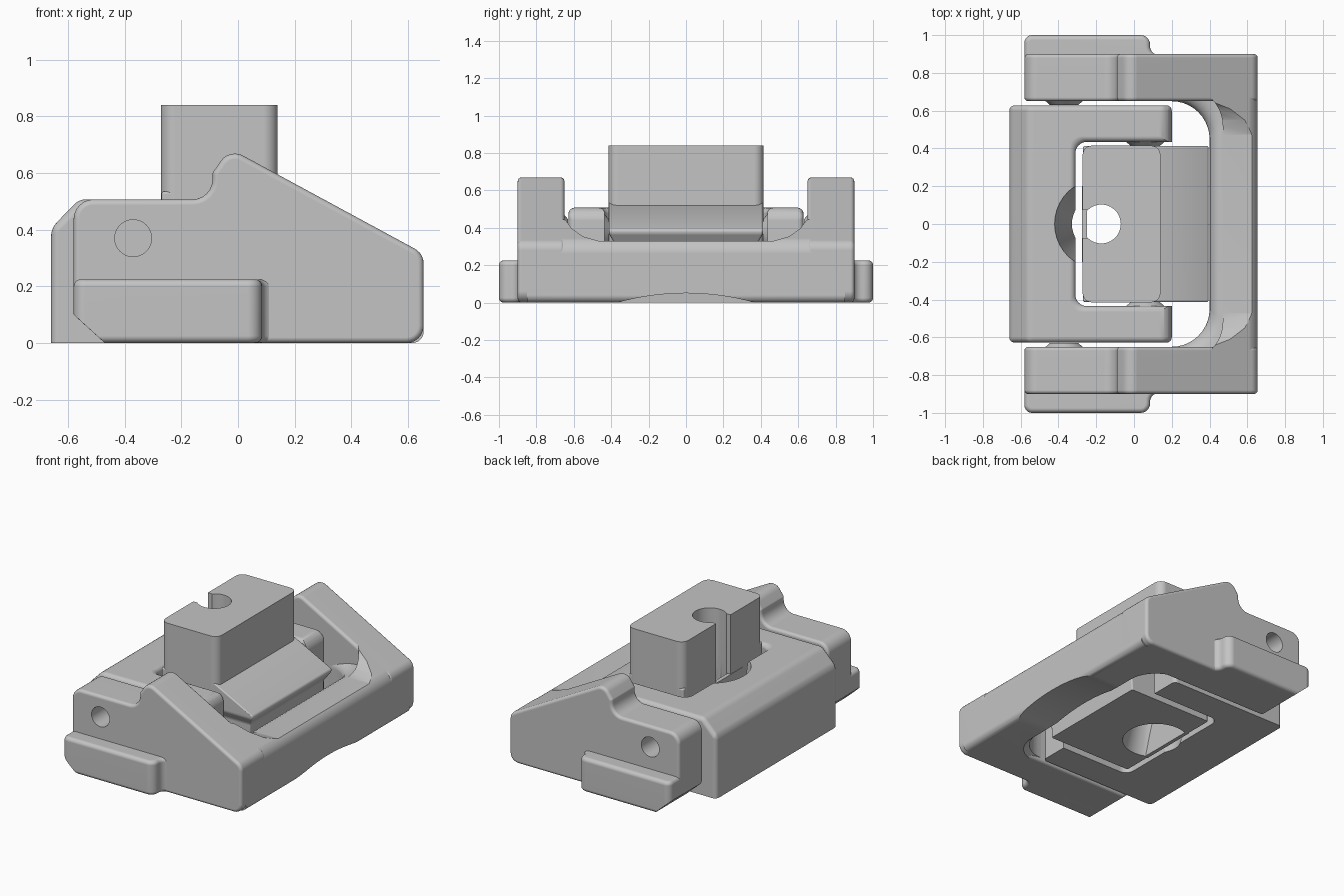
import bpy, bmesh, math
from mathutils import Vector

cube = bpy.data.objects.get("Cube")
if cube:
    bpy.data.objects.remove(cube, do_unlink=True)

grey = bpy.data.materials.new("plain_grey")
grey.use_nodes = True
grey.diffuse_color = (0.55, 0.55, 0.55, 1)
grey.node_tree.nodes["Principled BSDF"].inputs["Base Color"].default_value = (0.55, 0.55, 0.55, 1)


def rounded(points, steps=6):
    """Outline from (u, v, radius) corners, each replaced by a circular arc."""
    out = []
    for i, (u, v, r) in enumerate(points):
        p = Vector((u, v))
        if r == 0:
            out.append(p)
            continue
        a = (Vector(points[i - 1][:2]) - p).normalized()
        b = (Vector(points[(i + 1) % len(points)][:2]) - p).normalized()
        half = a.angle(b) / 2
        d, w = r / math.tan(half), math.sin(half)
        for k in range(steps + 1):
            t = k / steps
            c0, c1, c2 = (1 - t) ** 2, 2 * t * (1 - t) * w, t * t
            out.append(((p + a * d) * c0 + p * c1 + (p + b * d) * c2) / (c0 + c1 + c2))
    return out


def loft(name, layers, axis):
    """Closed solid through (level, outline) layers stacked along an axis."""
    place = {"x": lambda u, v, w: (w, u, v),
             "y": lambda u, v, w: (u, w, v),
             "z": lambda u, v, w: (u, v, w)}[axis]
    bm = bmesh.new()
    rings = [[bm.verts.new(place(u, v, w)) for u, v in outline] for w, outline in layers]
    n = len(rings[0])
    for low, high in zip(rings, rings[1:]):
        for i in range(n):
            j = (i + 1) % n
            bm.faces.new((low[i], low[j], high[j], high[i]))
    bm.faces.new(rings[0])
    bm.faces.new(rings[-1])
    bmesh.ops.recalc_face_normals(bm, faces=bm.faces)
    mesh = bpy.data.meshes.new(name)
    bm.to_mesh(mesh)
    bm.free()
    mesh.materials.append(grey)
    ob = bpy.data.objects.new(name, mesh)
    bpy.context.collection.objects.link(ob)
    return ob


def prism(name, outline, axis, lo, hi):
    return loft(name, [(lo, outline), (hi, outline)], axis)


def circle(u, v, r, n=40):
    return [(u + r * math.cos(math.tau * i / n), v + r * math.sin(math.tau * i / n)) for i in range(n)]


def rect(x0, x1, y):
    return [(x0, -y), (x1, -y), (x1, y), (x0, y)]


def finish(ob, bevel=0, cutters=()):
    """Round the edges, subtract the cutters and shade."""
    bpy.ops.object.select_all(action="DESELECT")
    bpy.context.view_layer.objects.active = ob
    ob.select_set(True)
    if bevel:
        m = ob.modifiers.new("round_edges", "BEVEL")
        m.width, m.segments = bevel, 4
        m.limit_method, m.angle_limit = "ANGLE", math.radians(28)
        bpy.ops.object.modifier_apply(modifier=m.name)
    for cutter in cutters:
        cutter.hide_render = True
        m = ob.modifiers.new("cut", "BOOLEAN")
        m.operation, m.solver, m.object = "DIFFERENCE", "EXACT", cutter
        bpy.ops.object.modifier_apply(modifier=m.name)
    bpy.ops.object.shade_smooth_by_angle(angle=math.radians(32))
    m = ob.modifiers.new("flat_faces", "WEIGHTED_NORMAL")
    m.keep_sharp = True
    for cutter in cutters:
        bpy.data.objects.remove(cutter, do_unlink=True)


def pocket(name, outline_at, top, soft, bottom):
    """Opening cutter whose rims flare outwards, softening the edges it leaves."""
    layers = [(-0.2, outline_at(bottom))]
    if bottom:
        layers += [(0, outline_at(bottom)), (bottom, outline_at(0))]
    for k in range(6):
        a = math.pi / 2 * k / 5
        layers.append((top - soft + soft * math.sin(a), outline_at(soft * (1 - math.cos(a)))))
    layers.append((1, outline_at(soft)))
    return loft(name, layers, "z")


def floor_cutter():
    """Trims a part flat and sharp at ground level."""
    return prism("floor_cutter", rect(-1, 1, 1), "z", -0.4, 0)


# Outer frame: stepped, sloping side arms with pin bores
arm_profile = rounded([(-0.58, 0.1, 0.03), (-0.58, 0.507, 0.07), (-0.09, 0.507, 0.07),
                       (-0.09, 0.6, 0.02), (-0.03, 0.687, 0.06), (0.655, 0.316, 0.06),
                       (0.655, 0, 0.06), (-0.47, 0, 0.03)])
for side, label in ((1, "back"), (-1, "front")):
    arm = prism(label + "_outer_arm", arm_profile, "y", side * 0.65, side * 0.9)
    bore = prism("bore_cutter", circle(-0.37, 0.37, 0.065), "y", side * 0.7, side * 1.1)
    finish(arm, 0.035, [bore])
    # Side flange blending into the arm, with a clipped lower corner
    plan = rounded([(-0.58, 0.84, 0), (-0.58, 1, 0.04), (0.085, 1, 0.05),
                    (0.085, 0.895, 0.045), (0.2, 0.895, 0), (0.2, 0.84, 0)])
    flange = prism(label + "_flange", [(x, side * y) for x, y in plan], "z", 0, 0.225)
    clip = prism("clip_cutter", [(-0.7, 0.21), (-0.7, -0.1), (-0.36, -0.1)], "y", side * 0.7, side * 1.1)
    finish(flange, 0.025, [clip])
    # Conical pivots on the outer arm and on the inner yoke
    for name, x, base, tip in (("outer_pivot", -0.37, 0.67, 0.63), ("inner_pivot", 0.06, 0.45, 0.412)):
        cone = loft(label + "_" + name, [(side * base, circle(x, 0.37, 0.12)),
                                         (side * tip, circle(x, 0.37, 0.075))], "y")
        finish(cone)

# Outer frame: cross bar with blended inner corners and a shallow arch below
bar = prism("cross_bar", rounded([(0.2, 0.562, 0), (0.655, 0.316, 0.09),
                                  (0.655, 0, 0.04), (0.2, 0, 0)]), "y", -0.85, 0.85)
half_valley = [(0.69, 1), (0.69, 0.47), (0.65, 0.45), (0.61, 0.395), (0.55, 0.353), (0.47, 0.33)]
valley = prism("valley_cutter", half_valley + [(-y, z) for y, z in reversed(half_valley)], "x", 0, 1)
opening = pocket("opening_cutter", lambda o: rounded([(-1, -0.65 - o, 0), (0.4 + o, -0.65 - o, 0.2),
                                                      (0.4 + o, 0.65 + o, 0.2), (-1, 0.65 + o, 0)], 10),
                 0.33, 0.07, 0.025)
arch = prism("arch_cutter", circle(0, -1.31, 1.36, 160), "x", 0.1, 1)
finish(bar, 0, [valley, opening, arch])

# Inner yoke: C-shaped, open towards the cross bar, with a flared relief
yoke = prism("inner_yoke", [(-0.66, -0.1), (-0.66, 0.405), (-0.56, 0.507), (0.16, 0.507),
                            (0.2, 0.467), (0.2, -0.1)], "y", -0.628, 0.628)
gap = pocket("gap_cutter", lambda o: rounded([(-0.31 - o, -0.435 - o, 0.06), (1, -0.435 - o, 0),
                                              (1, 0.435 + o, 0), (-0.31 - o, 0.435 + o, 0.06)]),
             0.507, 0.03, 0)
relief = loft("relief_cutter", [(-0.05, circle(-0.18, 0, 0.14)), (0.56, circle(-0.18, 0, 0.25))], "z")
finish(yoke, 0.04, [floor_cutter(), gap, relief])


def screw_cutters():
    """Bore, widening below, with a slot opening to one side."""
    return [prism("hole_cutter", circle(-0.173, 0, 0.103), "z", -0.2, 1),
            loft("flare_cutter", [(-0.1, circle(-0.173, 0, 0.23)), (0.38, circle(-0.173, 0, 0.1))], "z"),
            prism("slot_cutter", rect(-0.5, -0.18, 0.075), "z", 0.45, 1)]


# Centre block: upright tower on a wedge-topped foot standing on the ground
tower = prism("tower", rounded([(-0.272, -0.415, 0.05), (0.14, -0.415, 0.05),
                                (0.14, 0.415, 0.05), (-0.272, 0.415, 0.05)]), "z", 0.3, 0.84)
finish(tower, 0, screw_cutters())
foot = loft("wedge_foot", [(-0.1, rect(-0.27, 0.33, 0.385)), (0.32, rect(-0.27, 0.36, 0.385)),
                           (0.37, rect(-0.27, 0.395, 0.413)), (0.39, rect(-0.27, 0.395, 0.413)),
                           (0.535, rect(-0.27, 0.11, 0.413))], "z")
finish(foot, 0.012, [floor_cutter()] + screw_cutters())

# Thin web closing the bore below the slot
web = prism("slot_web", rect(-0.275, -0.25, 0.2), "z", 0, 0.45)
finish(web)
